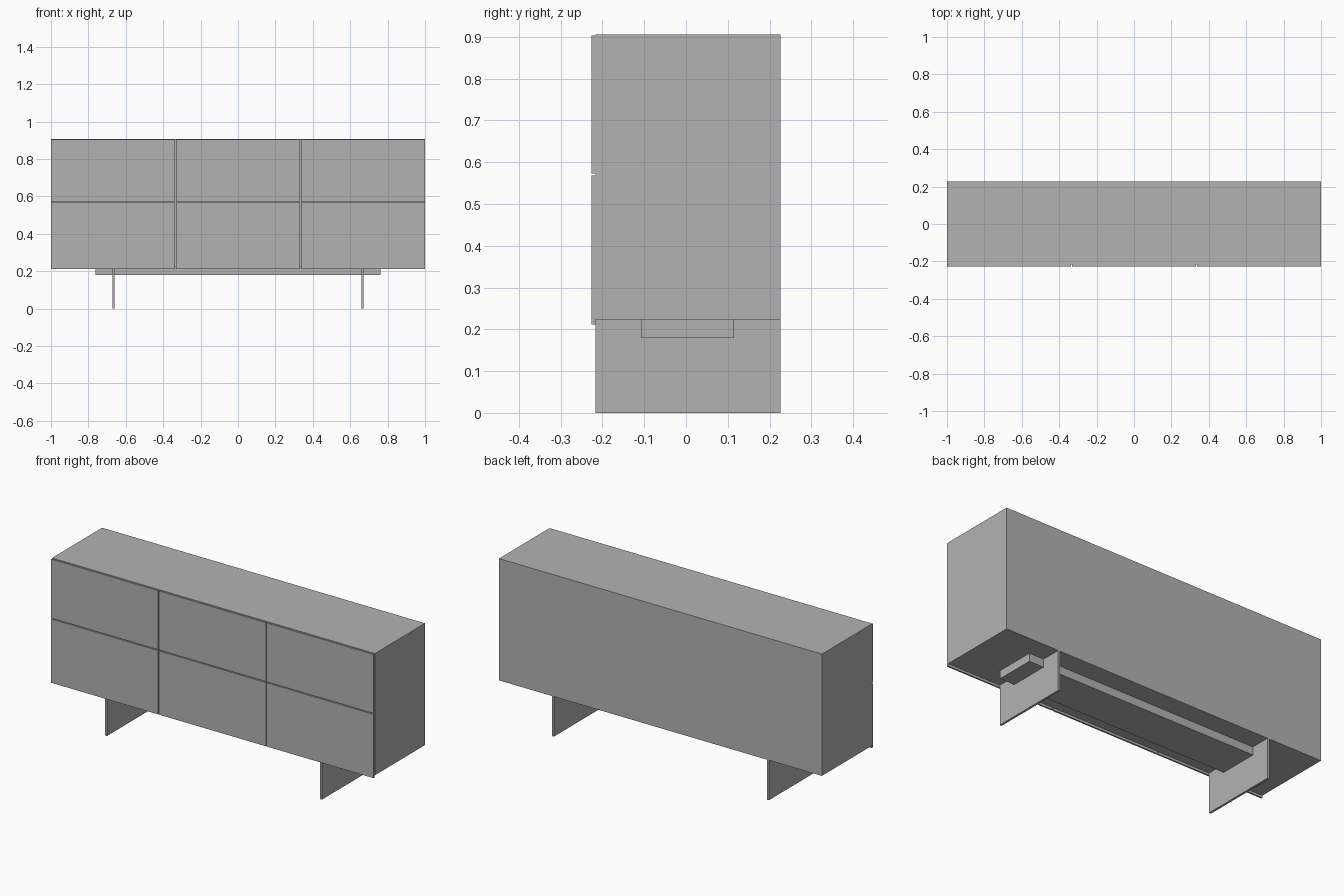
import bpy

old = bpy.data.objects.get("Cube")
if old:
    bpy.data.objects.remove(old, do_unlink=True)

grey = bpy.data.materials.new("plain_grey")
grey.use_nodes = True
colour = (0.45, 0.45, 0.45, 1)
grey.diffuse_color = colour
grey.node_tree.nodes["Principled BSDF"].inputs["Base Color"].default_value = colour


def box(name, x, y, z):
    """Box spanning the given (low, high) ranges."""
    spans = (x, y, z)
    bpy.ops.mesh.primitive_cube_add(size=1, location=[(a + b) / 2 for a, b in spans])
    obj = bpy.context.object
    obj.name = name
    obj.scale = [b - a for a, b in spans]
    bpy.ops.object.transform_apply(location=False, rotation=False, scale=True)
    obj.data.materials.append(grey)
    return obj


DEPTH = (-0.217, 0.226)
BASE = 0.224   # underside of the cabinet
GAP = 0.006    # reveal between fronts

# Cabinet body
box("cabinet_body", (-1, 1), DEPTH, (BASE, 0.906))

# Drawer and door fronts, three columns by two rows
columns = {"right": (-1, -1 / 3), "middle": (-1 / 3, 1 / 3), "left": (1 / 3, 1)}
rows = {"lower_front": (0.211, 0.568), "upper_front": (0.573, 0.903)}
for side, (x0, x1) in columns.items():
    inner = (x0 + GAP / 2 if x0 > -1 else x0 + 0.001,
             x1 - GAP / 2 if x1 < 1 else x1 - 0.001)
    for row, z in rows.items():
        box(f"{side}_{row}", inner, (-0.226, DEPTH[0]), z)

# Panel legs running the full depth
for side, x in (("right", -0.666), ("left", 0.666)):
    box(f"{side}_leg", (x - 0.006, x + 0.006), DEPTH, (0, BASE))

# Support beam under the body
box("support_beam", (-0.762, 0.762), (-0.108, 0.115), (0.179, BASE))
